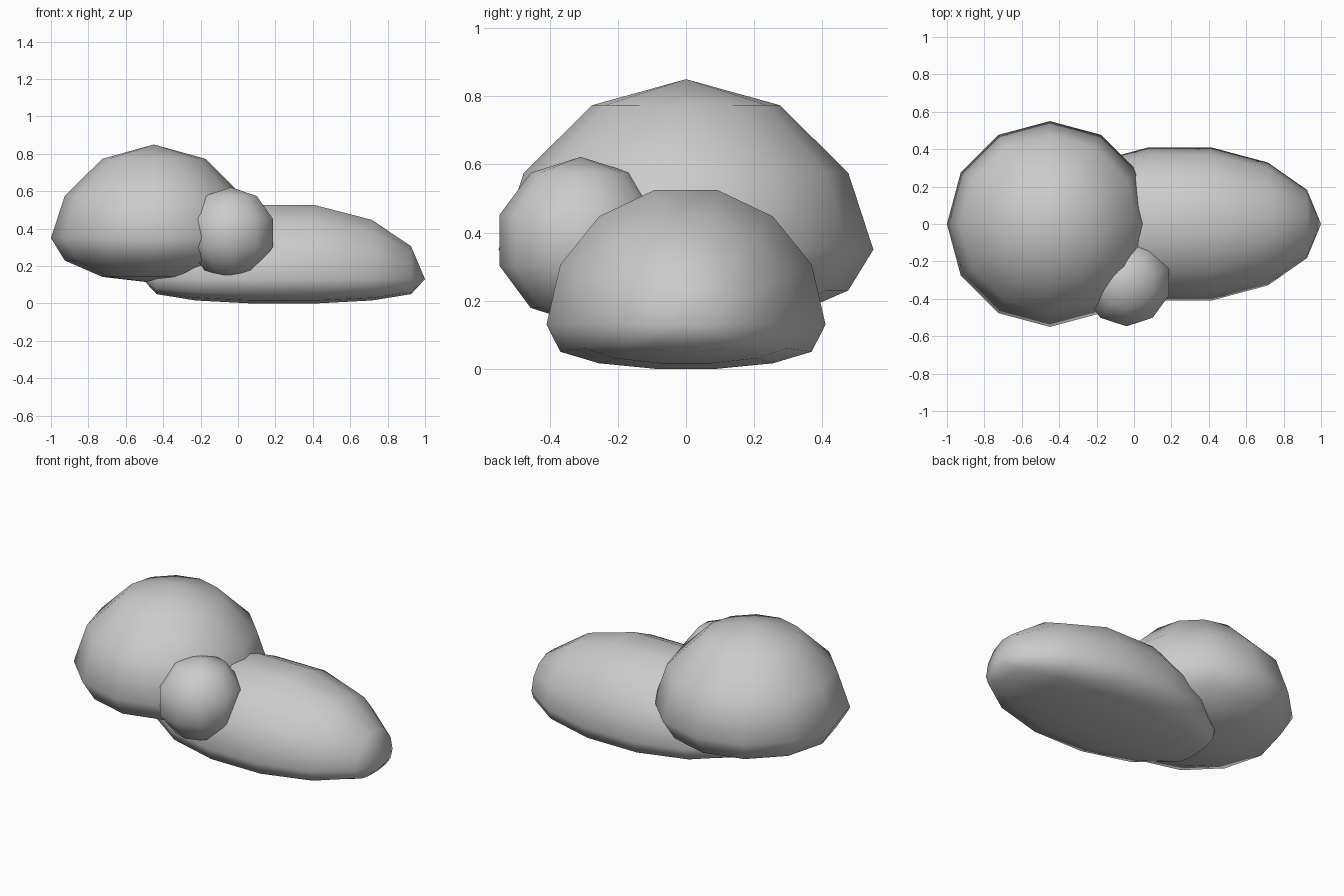
import bpy, bmesh
from math import sin, cos, pi
from mathutils import Vector

if "Cube" in bpy.data.objects:
    bpy.data.objects.remove(bpy.data.objects["Cube"])


def blob(name, center, radius, segs, rings, pole, phase, up, down):
    """Low-poly ball; up/down = (height, exponent) reshape each half in z."""
    bm = bmesh.new()

    def point(theta, phi):
        a, b, c = cos(theta), sin(theta) * cos(phi), sin(theta) * sin(phi)
        x, y, t = (a, b, c) if pole == 'X' else (b, c, a)
        height, power = up if t > 0 else down
        z = height * abs(t) ** power if abs(t) > 1e-5 else 0
        z = z if t > 0 else -z
        return bm.verts.new(Vector(center) + Vector((x * radius[0], y * radius[1], z)))

    first, last = point(0, 0), point(pi, 0)
    rows = [[point(pi * i / rings, phase + 2 * pi * j / segs) for j in range(segs)]
            for i in range(1, rings)]
    for j in range(segs):
        k = (j + 1) % segs
        bm.faces.new((first, rows[0][j], rows[0][k]))
        bm.faces.new((last, rows[-1][k], rows[-1][j]))
        for a, b in zip(rows, rows[1:]):
            bm.faces.new((a[j], b[j], b[k], a[k]))
    bmesh.ops.recalc_face_normals(bm, faces=bm.faces)
    for f in bm.faces:
        f.smooth = True
    mesh = bpy.data.meshes.new(name)
    bm.to_mesh(mesh)
    bm.free()
    obj = bpy.data.objects.new(name, mesh)
    bpy.context.collection.objects.link(obj)
    return obj


# Large domed lobe
blob("large_lobe", (-0.45, 0, 0.35), (0.55, 0.55), 12, 6, 'Z', 0,
     (0.50, 1.15), (0.24, 1.0))
# Long lobe with flattened underside
blob("long_lobe", (0.245, 0, 0.13), (0.755, 0.42), 14, 7, 'X', 0,
     (0.416, 1.0), (0.134, 0.6))
# Small lobe at the front
blob("small_lobe", (-0.04, -0.309, 0.377), (0.25, 0.25), 10, 5, 'Z', -pi / 2,
     (0.245, 1.0), (0.245, 1.0))
